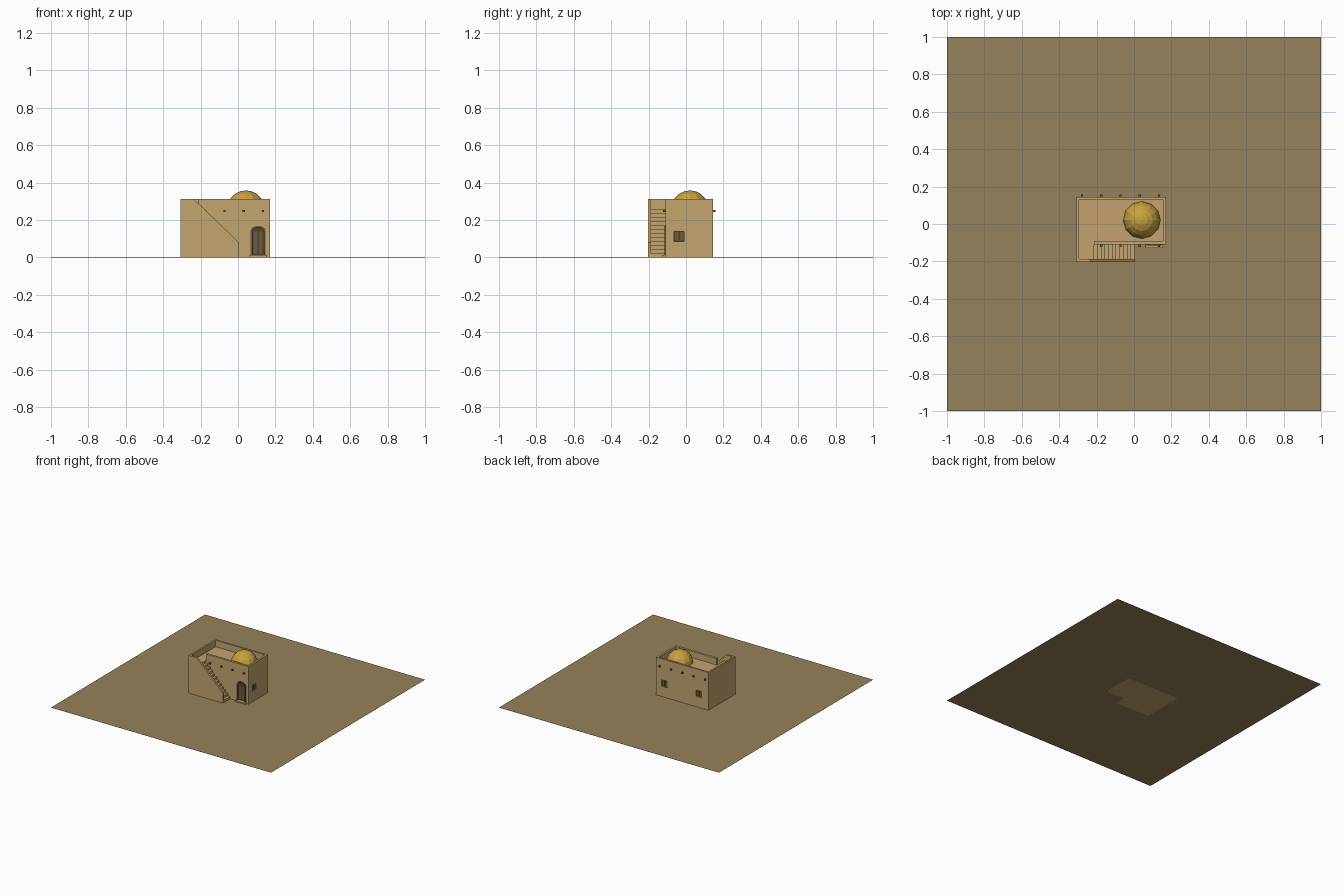
import bpy, bmesh, math
from mathutils import Vector

if "Cube" in bpy.data.objects:
    bpy.data.objects.remove(bpy.data.objects["Cube"])


def mat(name, rgb):
    m = bpy.data.materials.new(name)
    m.diffuse_color = (*rgb, 1)
    m.use_nodes = True
    m.node_tree.nodes["Principled BSDF"].inputs["Base Color"].default_value = m.diffuse_color
    return m


WALL = mat("sandstone wall", (0.55, 0.38, 0.16))
ROOF = mat("clay roof", (0.56, 0.36, 0.16))
SAND = mat("desert sand", (0.30, 0.223, 0.106))
GOLD = mat("golden dome", (0.58, 0.36, 0.05))
WOOD = mat("brown wood", (0.16, 0.10, 0.045))
DARK = mat("dark wood", (0.085, 0.055, 0.028))


def finish(bm, name, *mats):
    bmesh.ops.recalc_face_normals(bm, faces=bm.faces)
    me = bpy.data.meshes.new(name)
    bm.to_mesh(me)
    bm.free()
    for m in mats:
        me.materials.append(m)
    ob = bpy.data.objects.new(name, me)
    bpy.context.collection.objects.link(ob)
    return ob


def prism(name, pts, direction, m):
    """Extrude a 3D outline along a direction."""
    bm = bmesh.new()
    f = bm.faces.new([bm.verts.new(p) for p in pts])
    r = bmesh.ops.extrude_face_region(bm, geom=[f])
    vs = [g for g in r["geom"] if isinstance(g, bmesh.types.BMVert)]
    bmesh.ops.translate(bm, verts=vs, vec=Vector(direction))
    return finish(bm, name, m)


def xz_prism(name, pts, y0, y1, m):
    return prism(name, [(x, y0, z) for x, z in pts], (0, y1 - y0, 0), m)


def box(name, x0, x1, y0, y1, z0, z1, m):
    return xz_prism(name, [(x0, z0), (x1, z0), (x1, z1), (x0, z1)], y0, y1, m)


def cut(ob, cutter):
    mod = ob.modifiers.new("cut", "BOOLEAN")
    mod.operation, mod.solver, mod.object = "DIFFERENCE", "EXACT", cutter
    bpy.context.view_layer.objects.active = ob
    bpy.ops.object.modifier_apply(modifier=mod.name)
    bpy.data.objects.remove(cutter, do_unlink=True)


X0, X1, Y0, Y1, YS = -0.307, 0.171, -0.11, 0.145, -0.203   # YS: stair front
H, RZ, SX = 0.311, 0.258, 0.005                            # top, roof level, stair foot

# sand base
box("sand_base", -1, 1, -1, 1, 0.0006, 0.001, SAND)

# house body with stair wing
foot = [(X0, YS), (SX, YS), (SX, Y0), (X1, Y0), (X1, Y1), (X0, Y1)]
house = prism("house_body", [(x, y, 0) for x, y in foot], (0, 0, H), WALL)
house.data.materials.append(ROOF)

# sloping top of the stair wall
d = 0.02
s = (H - 0.08) / 0.24
cut(house, xz_prism("slope_cut", [(-0.235 - d, H + d * s), (SX + d, 0.08 - d * s),
                                  (SX + d, H + d * s)], YS - 0.05, Y0, WALL))
# steps and landing
n = 12
steps = [(SX + 0.01, RZ / n)]
for i in range(n):
    x = SX - 0.02 * i
    if i:
        steps.append((x, RZ / n * (i + 1)))
    if i < n - 1:
        steps.append((x - 0.02, RZ / n * (i + 1)))
steps += [(-0.294, RZ), (-0.294, 0.4), (SX + 0.01, 0.4)]
cut(house, xz_prism("stair_cut", steps, -0.188, Y0, WALL))
# roof recess and passage from landing
cut(house, box("roof_cut", -0.294, 0.155, -0.092, 0.13, RZ, 0.4, WALL))
cut(house, box("passage_cut", -0.294, -0.214, -0.13, -0.08, RZ, 0.4, WALL))

# dome
bm = bmesh.new()
bmesh.ops.create_uvsphere(bm, u_segments=12, v_segments=10, radius=0.1)
bmesh.ops.delete(bm, geom=[v for v in bm.verts if v.co.z < -0.01], context="VERTS")
bmesh.ops.translate(bm, verts=bm.verts, vec=(0.042, 0.021, RZ))
finish(bm, "roof_dome", GOLD)

# projecting beam ends
for i in range(5):
    x = -0.278 + 0.103 * i
    box("back_beam", x - 0.006, x + 0.006, Y1 - 0.005, Y1 + 0.013, 0.242, 0.254, WOOD)
    if i:
        box("front_beam", x - 0.006, x + 0.006, Y0 - 0.013, Y0 + 0.005, 0.242, 0.254, WOOD)


# windows: recess, dark backing, two shutters; local u across, w outward
def window(center, side):
    c = Vector(center)

    def part(name, u0, u1, w0, w1, z0, z1, m):
        if side == "right":
            return box(name, c.x + w0, c.x + w1, c.y + u0, c.y + u1, c.z + z0, c.z + z1, m)
        return box(name, c.x + u0, c.x + u1, c.y + w0, c.y + w1, c.z + z0, c.z + z1, m)
    r = 0.027
    cut(house, part("window_cut", -r, r, -0.012, 0.02, -r, r, WALL))
    part("window_back", -r, r, -0.0125, -0.010, -r, r, DARK)
    for k in (-1, 1):
        a, b = sorted((k * 0.004, k * 0.023))
        part("window_shutter", a, b, -0.011, -0.004, -0.023, 0.023, WOOD)


window((X1, -0.037, 0.112), "right")
window((0.093, Y1, 0.112), "back")
window((-0.219, Y1, 0.112), "back")


# door: arched recess, panel, frame and step
def arch(hw, z0, zs, rise):
    cx = 0.108
    top = [(cx + hw * math.cos(math.pi * i / 6), zs + rise * math.sin(math.pi * i / 6))
           for i in range(7)]
    return [(cx - hw, z0), (cx + hw, z0)] + top


cut(house, xz_prism("door_cut", arch(0.030, 0.012, 0.14, 0.020), Y0 - 0.02, Y0 + 0.012, WALL))
xz_prism("door_panel", arch(0.030, 0.012, 0.14, 0.020), Y0 + 0.008, Y0 + 0.0125, DARK)
frame = xz_prism("door_frame", arch(0.040, 0.012, 0.145, 0.024), Y0 - 0.006, Y0 + 0.003, WOOD)
cut(frame, xz_prism("frame_cut", arch(0.030, -0.01, 0.14, 0.020), Y0 - 0.02, Y0 + 0.02, WOOD))
for x in (0.094, 0.122):
    box("door_board", x - 0.010, x + 0.010, Y0 + 0.004, Y0 + 0.009, 0.02, 0.138, WOOD)
box("door_step", 0.062, 0.155, Y0 - 0.018, Y0 + 0.002, 0, 0.012, WALL)

# roof and landing floor colour
for p in house.data.polygons:
    p.material_index = int(p.normal.z > 0.9 and abs(p.center.z - RZ) < 0.002)
